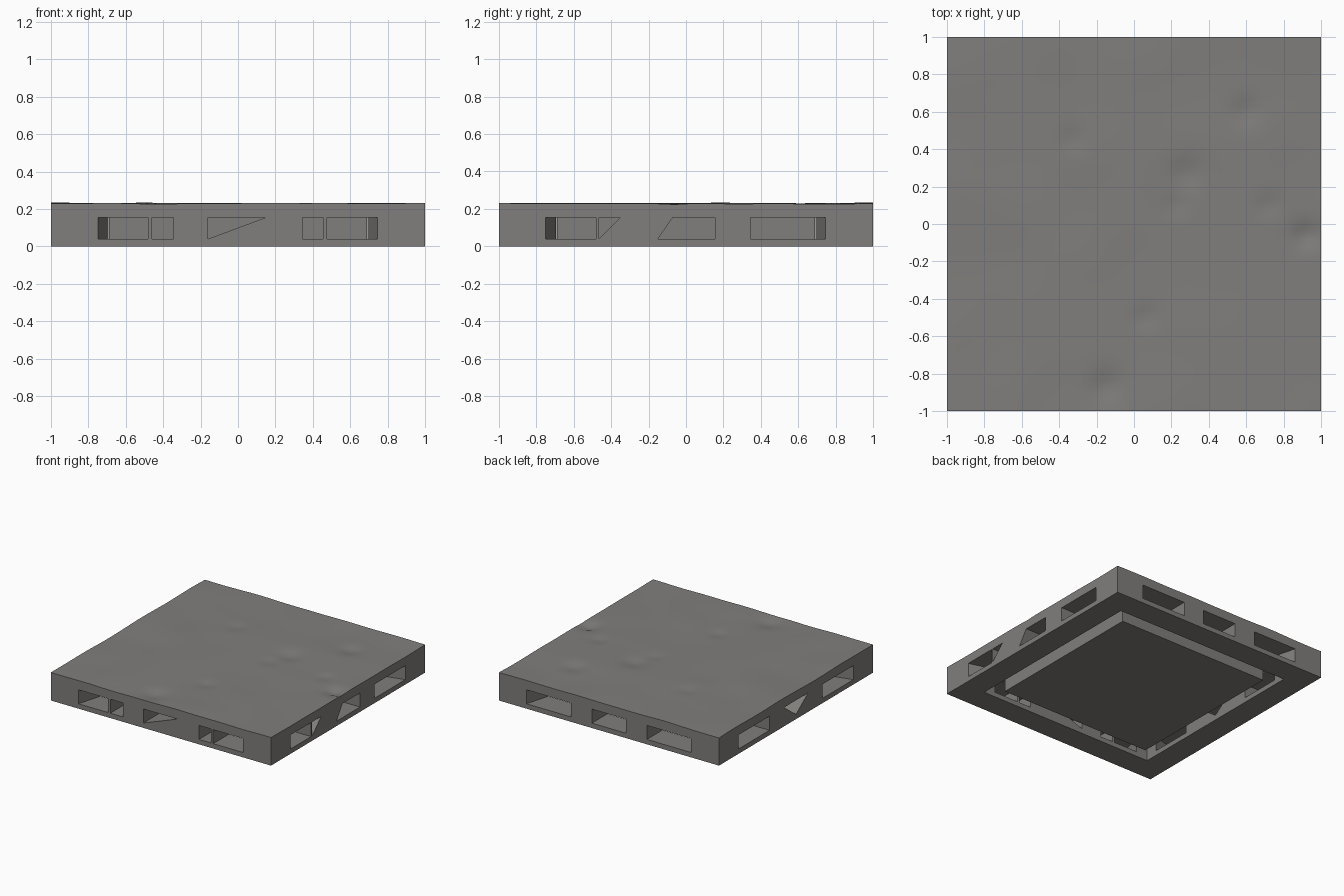
import bpy, bmesh, math
from mathutils import Vector, Matrix, noise

if "Cube" in bpy.data.objects:
    bpy.data.objects.remove(bpy.data.objects["Cube"])

stone = bpy.data.materials.new("warm_grey_stone")
stone.diffuse_color = (0.216, 0.211, 0.202, 1)
stone.use_nodes = True
stone.node_tree.nodes["Principled BSDF"].inputs["Base Color"].default_value = stone.diffuse_color

def make_object(name, bm):
    bmesh.ops.recalc_face_normals(bm, faces=bm.faces[:])
    me = bpy.data.meshes.new(name)
    bm.to_mesh(me)
    bm.free()
    me.materials.append(stone)
    ob = bpy.data.objects.new(name, me)
    bpy.context.collection.objects.link(ob)
    return ob

# solid slab with a gently worn top: x, y, radius, depth of each dent
dents = [(0.28, 0.27, 0.08, 0.016), (0.6, 0.6, 0.07, 0.016), (0.22, 0.1, 0.05, 0.010),
         (-0.15, -0.87, 0.08, 0.018), (0.92, -0.06, 0.06, 0.025), (0.06, -0.5, 0.05, 0.012),
         (-0.33, 0.45, 0.06, 0.010), (0.72, 0.1, 0.05, 0.012)]
bm = bmesh.new()
bmesh.ops.create_grid(bm, x_segments=48, y_segments=48, size=1)
for v in bm.verts:
    x, y = v.co.x, v.co.y
    z = 0.229 + 0.006 * noise.noise(Vector((x * 3, y * 3, 0.7)))
    for dx, dy, r, d in dents:
        z -= d * math.exp(-((x - dx) ** 2 + (y - dy) ** 2) / (r * r))
    v.co.z = z
rim = [e for e in bm.edges if e.is_boundary]
ext = bmesh.ops.extrude_edge_only(bm, edges=rim)["geom"]
for v in ext:
    if isinstance(v, bmesh.types.BMVert):
        v.co.z = 0
bmesh.ops.holes_fill(bm, edges=[e for e in bm.edges if e.is_boundary], sides=0)
tile = make_object("floor_tile", bm)

# square groove in the underside, around a solid centre block
bm = bmesh.new()
rings = []
for r, z in [(0.80, -0.1), (0.80, 0.165), (0.69, 0.165), (0.69, -0.1)]:
    rings.append([bm.verts.new((sx * r, sy * r, z))
                  for sx, sy in [(-1, -1), (1, -1), (1, 1), (-1, 1)]])
for a, b in zip(rings, rings[1:] + rings[:1]):
    for i in range(4):
        j = (i + 1) % 4
        bm.faces.new((a[i], a[j], b[j], b[i]))
groove = make_object("groove_cutter", bm)

# connector slots in the four sides, tapering slightly inwards
LO, HI = 0.04, 0.155
def box(a, b):
    return [(a, LO), (b, LO), (b, HI), (a, HI)]

left_pair = [box(-0.755, -0.48), box(-0.46, -0.345)]
right_pair = [box(0.345, 0.455), box(0.475, 0.75)]
sides = [
    left_pair + right_pair + [[(-0.16, LO), (0.15, HI), (-0.16, HI)]],                      # front
    [box(-0.755, -0.48), [(-0.465, LO), (-0.35, HI), (-0.465, HI)],
     [(-0.15, LO), (0.155, LO), (0.155, HI), (-0.07, HI)], box(0.345, 0.75)],               # right
    [box(-0.755, -0.345), box(-0.155, 0.155), box(0.345, 0.75)],                            # back
    [box(-0.755, -0.345), [(-0.155, HI), (0.0, LO), (0.155, HI)], box(0.345, 0.75)],        # left
]
bm = bmesh.new()
for k, slots in enumerate(sides):
    rot = Matrix.Rotation(k * math.pi / 2, 3, 'Z')
    for poly in slots:
        outer = [bm.verts.new(rot @ Vector((u, -1.02, z))) for u, z in poly]
        inner = [bm.verts.new(rot @ Vector((max(-0.685, min(0.685, u)), -0.77, z)))
                 for u, z in poly]
        bm.faces.new(outer)
        bm.faces.new(inner[::-1])
        n = len(poly)
        for i in range(n):
            j = (i + 1) % n
            bm.faces.new((outer[j], outer[i], inner[i], inner[j]))
slots_ob = make_object("slot_cutter", bm)

# cut, then remove the cutters
bpy.context.view_layer.objects.active = tile
tile.select_set(True)
for cutter in (groove, slots_ob):
    cutter.hide_render = True
    mod = tile.modifiers.new(cutter.name, 'BOOLEAN')
    mod.operation = 'DIFFERENCE'
    mod.solver = 'EXACT'
    mod.object = cutter
    bpy.ops.object.modifier_apply(modifier=mod.name)
    bpy.data.objects.remove(cutter)

bpy.ops.object.shade_smooth_by_angle(angle=math.radians(35))
